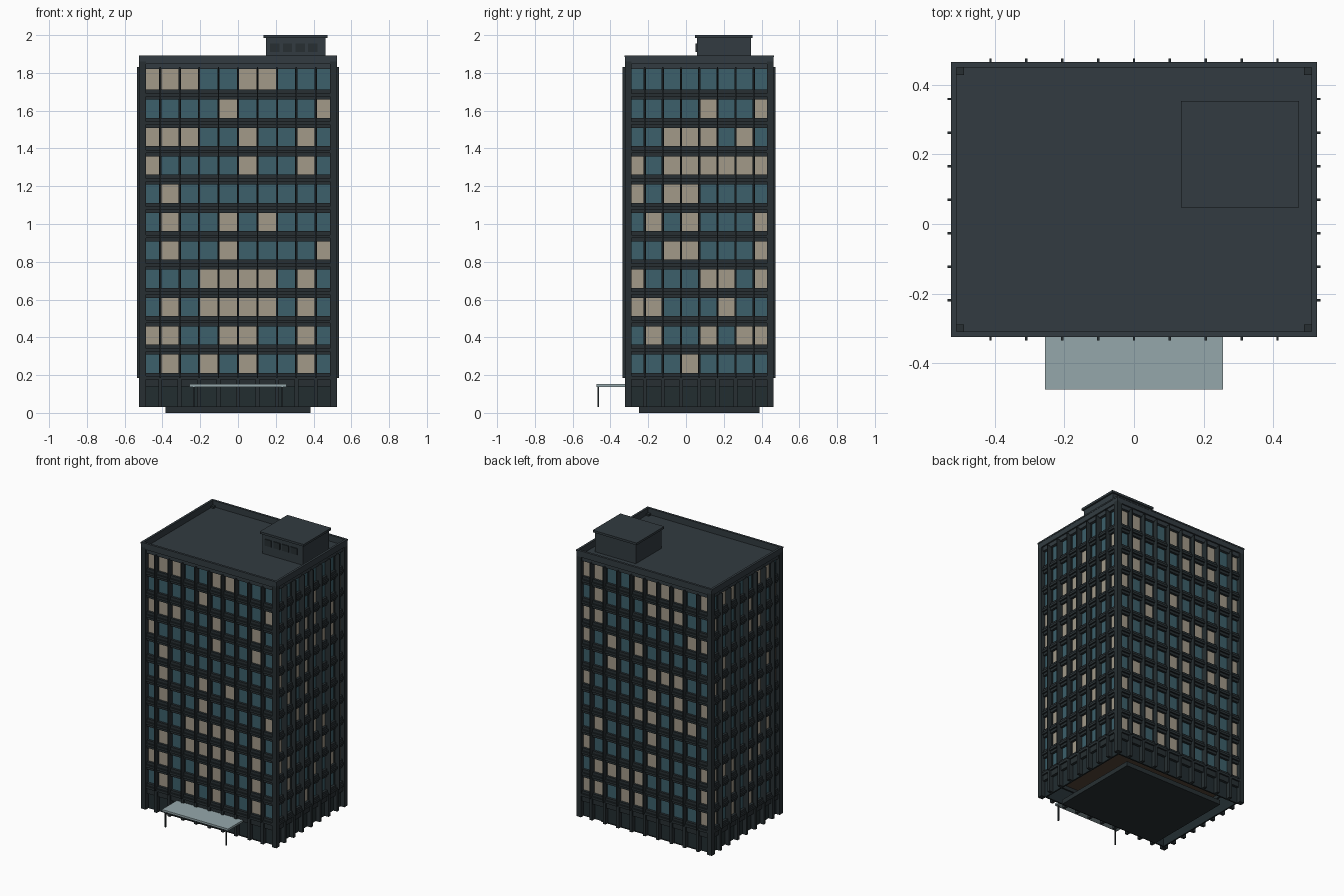
import bpy, bmesh, random

if "Cube" in bpy.data.objects:
    bpy.data.objects.remove(bpy.data.objects["Cube"])

random.seed(4)
HX, HY, CY = 0.523, 0.393, 0.07          # half sizes of the tower and its y centre
SIDES = {'front': (HX, 10, 0.103), 'right': (HY, 8, 0.0963),
         'back': (HX, 10, 0.103), 'left': (HY, 8, 0.0963)}
ROWS, Z0, PITCH, WIN = 11, 0.212, 0.15, 0.096


def mat(name, r, g, b, a=1.0):
    m = bpy.data.materials.new(name)
    m.diffuse_color = (r, g, b, a)
    m.use_nodes = True
    m.node_tree.nodes["Principled BSDF"].inputs["Base Color"].default_value = m.diffuse_color
    return m


FRAME = mat('dark_frame', 0.02, 0.028, 0.032)
ROOF = mat('roof_grey', 0.032, 0.044, 0.052)
GLASS = mat('blue_glass', 0.045, 0.115, 0.145)
LIT = mat('lit_glass', 0.36, 0.32, 0.25)
LOBBY = mat('lobby_glass', 0.016, 0.026, 0.03)
CEIL = mat('warm_ceiling', 0.09, 0.06, 0.04)
CANOPY = mat('canopy_glass', 0.3, 0.39, 0.41, 0.65)


def build(name, boxes, material):
    """One object made of axis-aligned boxes (x0, x1, y0, y1, z0, z1)."""
    bm = bmesh.new()
    for x0, x1, y0, y1, z0, z1 in boxes:
        vs = bmesh.ops.create_cube(bm, size=1)['verts']
        for v in vs:
            v.co = (x1 if v.co.x > 0 else x0, y1 if v.co.y > 0 else y0,
                    z1 if v.co.z > 0 else z0)
    me = bpy.data.meshes.new(name)
    bm.to_mesh(me)
    bm.free()
    me.materials.append(material)
    ob = bpy.data.objects.new(name, me)
    bpy.context.collection.objects.link(ob)
    return ob


def on(side, u0, u1, d0, d1, z0, z1):
    """Box on a facade: u along it (left to right), d outward from its face."""
    if side == 'front':
        return (u0, u1, CY - HY - d1, CY - HY - d0, z0, z1)
    if side == 'back':
        return (-u1, -u0, CY + HY + d0, CY + HY + d1, z0, z1)
    if side == 'right':
        return (HX + d0, HX + d1, CY + u0, CY + u1, z0, z1)
    return (-HX - d1, -HX - d0, CY - u1, CY - u0, z0, z1)


def ring(d0, d1, z0, z1):
    """Rectangular band around the tower."""
    out = []
    for s, (h, n, p) in SIDES.items():
        e = d1 if s in ('front', 'back') else d0
        out.append(on(s, -h - e, h + e, d0, d1, z0, z1))
    return out


# Lit window columns, bottom row first
LIT_COLS = {
    'front': ['1358', '01458', '134568', '34568', '149', '146', '1', '058',
              '01258', '49', '01256'],
    'right': ['3', '1467', '015', '0457', '237', '137', '023', '0234567',
              '2346', '47', ''],
}
for s in ('back', 'left'):
    LIT_COLS[s] = [''.join(str(c) for c in range(10) if random.random() < 0.33)
                   for _ in range(ROWS)]

# Facades: windows, fins, mullions, lobby bays
blue, lit, fins, mullions, pillars, lobby = [], [], [], [], [], []
for s, (h, n, p) in SIDES.items():
    for r in range(ROWS):
        z = Z0 + r * PITCH
        top = z + WIN + (0.012 if r == ROWS - 1 else 0)
        for c in range(n):
            u0 = max((c - n / 2) * p, -h + 0.034)
            u1 = min((c + 1 - n / 2) * p, h - 0.034)
            target = lit if str(c) in LIT_COLS[s][r] else blue
            target.append(on(s, u0, u1, -0.042, -0.03, z - 0.003, top + 0.003))
    for c in range(1, n):
        u = (c - n / 2) * p
        fins.append(on(s, u - 0.0035, u + 0.0035, -0.035, 0.012, 0.185, 1.83))
        mullions.append(on(s, u - 0.006, u + 0.006, -0.045, -0.022, 0.185, 1.83))
        pillars.append(on(s, u - 0.01, u + 0.01, -0.035, 0, 0.03, 0.185))
    lobby.append(on(s, -h + 0.03, h - 0.03, -0.04, -0.03, 0.03, 0.16))
build('windows_dark', blue, GLASS)
build('windows_lit', lit, LIT)
build('facade_fins', fins, FRAME)
build('mullions', mullions, FRAME)
build('lobby_pillars', pillars, FRAME)
build('lobby_glazing', lobby, LOBBY)

# Corner columns
build('corner_columns', [
    (min(sx * HX, sx * (HX - 0.035)), max(sx * HX, sx * (HX - 0.035)),
     CY + min(sy * HY, sy * (HY - 0.035)), CY + max(sy * HY, sy * (HY - 0.035)),
     0.03, 1.86) for sx in (-1, 1) for sy in (-1, 1)], FRAME)

# Spandrels and floor edges between the window rows
spandrels, edges = [], []
for r in range(ROWS - 1):
    z = Z0 + r * PITCH + WIN
    spandrels += ring(-0.05, -0.014, z, z + PITCH - WIN)
    edges += ring(-0.05, -0.004, z + 0.018, z + 0.034)
build('spandrels', spandrels, FRAME)
build('floor_edges', edges, FRAME)

# Ground floor beam, ceiling and plinth
build('ground_beam', ring(-0.05, -0.012, 0.14, Z0) + ring(-0.05, -0.002, 0.178, 0.195), FRAME)
build('lobby_ceiling', [(-HX + 0.04, HX - 0.04, CY - HY + 0.04, CY + HY - 0.04,
                         0.165, 0.185)], CEIL)
build('plinth', [(-0.385, 0.385, CY - 0.32, CY + 0.32, 0, 0.032)], FRAME)

# Roof deck and parapet
build('roof_deck', [(-HX + 0.01, HX - 0.01, CY - HY + 0.01, CY + HY - 0.01,
                     1.82, 1.848)], ROOF)
build('parapet', ring(-0.012, 0, 1.848, 1.893) + ring(-0.014, 0.002, 1.883, 1.893), ROOF)

# Rooftop plant room
build('plant_room', [(0.148, 0.462, 0.057, 0.343, 1.84, 1.987)], ROOF)
build('plant_room_roof', [(0.135, 0.474, 0.048, 0.353, 1.985, 2.0)], ROOF)
build('plant_room_vents', [(x, x + 0.05, 0.051, 0.06, 1.91, 1.955)
                           for x in (0.17, 0.237, 0.304, 0.371)], FRAME)

# Entrance canopy and its posts
build('canopy', [(-0.256, 0.256, -0.475, CY - HY + 0.02, 0.138, 0.152)], CANOPY)
build('canopy_posts', [(x - 0.004, x + 0.004, -0.469, -0.461, 0.03, 0.14)
                       for x in (-0.235, 0.235)], FRAME)
